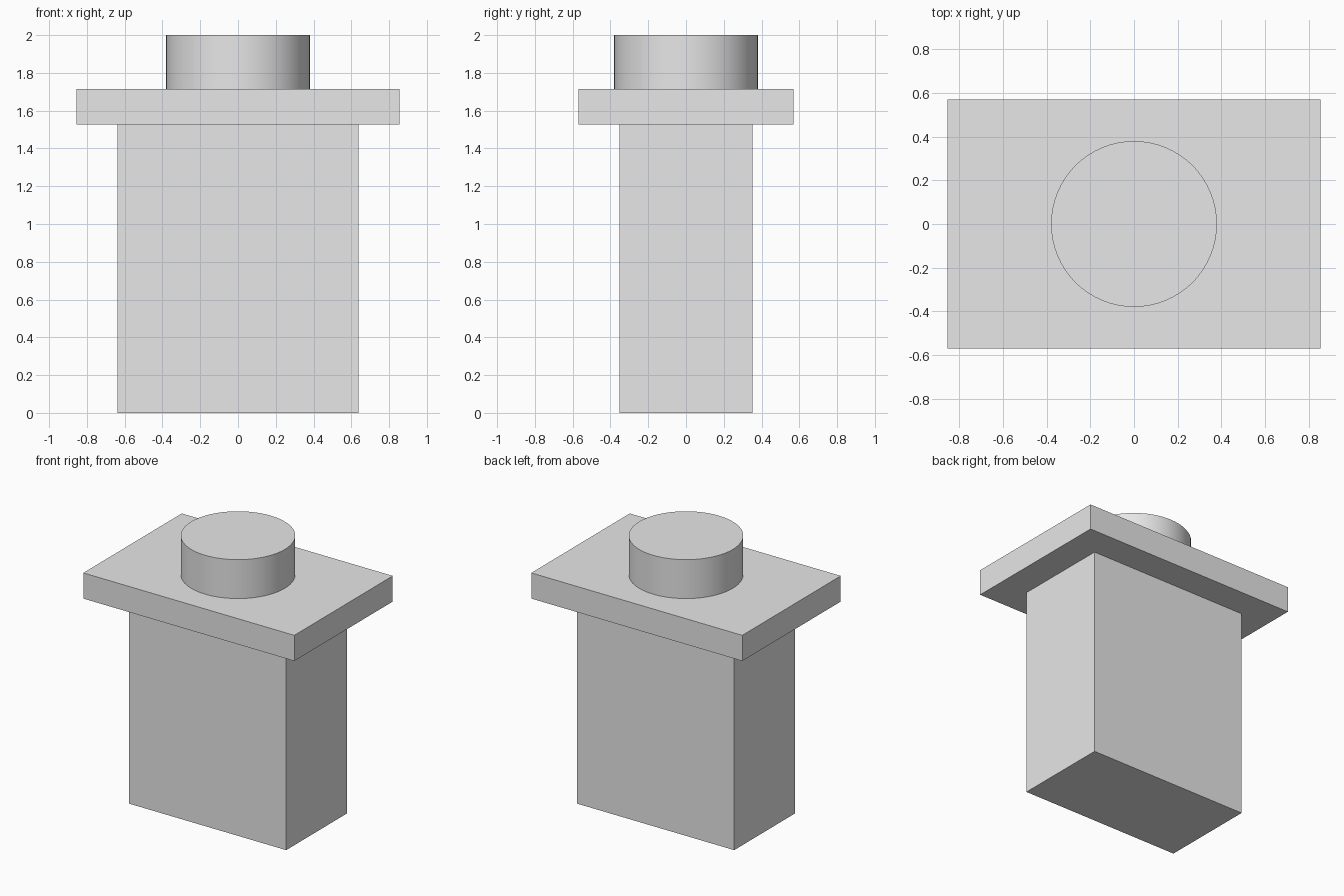
import bpy
import math

cube = bpy.data.objects.get("Cube")
if cube:
    bpy.data.objects.remove(cube, do_unlink=True)

grey = bpy.data.materials.new("light_grey")
grey.use_nodes = True
colour = (0.8, 0.8, 0.8, 1.0)
grey.diffuse_color = colour
grey.node_tree.nodes["Principled BSDF"].inputs["Base Color"].default_value = colour

PLATE_BOTTOM, PLATE_TOP, TOP = 1.527, 1.715, 2.0


def finish(name):
    obj = bpy.context.object
    obj.name = name
    obj.data.name = name
    obj.data.materials.append(grey)
    return obj


def box(name, width, depth, bottom, top):
    bpy.ops.mesh.primitive_cube_add(size=1, location=(0, 0, (bottom + top) / 2))
    obj = finish(name)
    obj.scale = (width, depth, top - bottom)
    bpy.ops.object.transform_apply(location=False, rotation=False, scale=True)
    return obj


# Rectangular block and the wider plate resting on it
box("body", 1.274, 0.704, 0, PLATE_BOTTOM)
box("plate", 1.71, 1.14, PLATE_BOTTOM, PLATE_TOP)

# Round knob on top of the plate
bpy.ops.mesh.primitive_cylinder_add(
    vertices=64, radius=0.38, depth=TOP - PLATE_TOP,
    location=(0, 0, (PLATE_TOP + TOP) / 2))
finish("knob")
bpy.ops.object.shade_smooth_by_angle(angle=math.radians(30))
